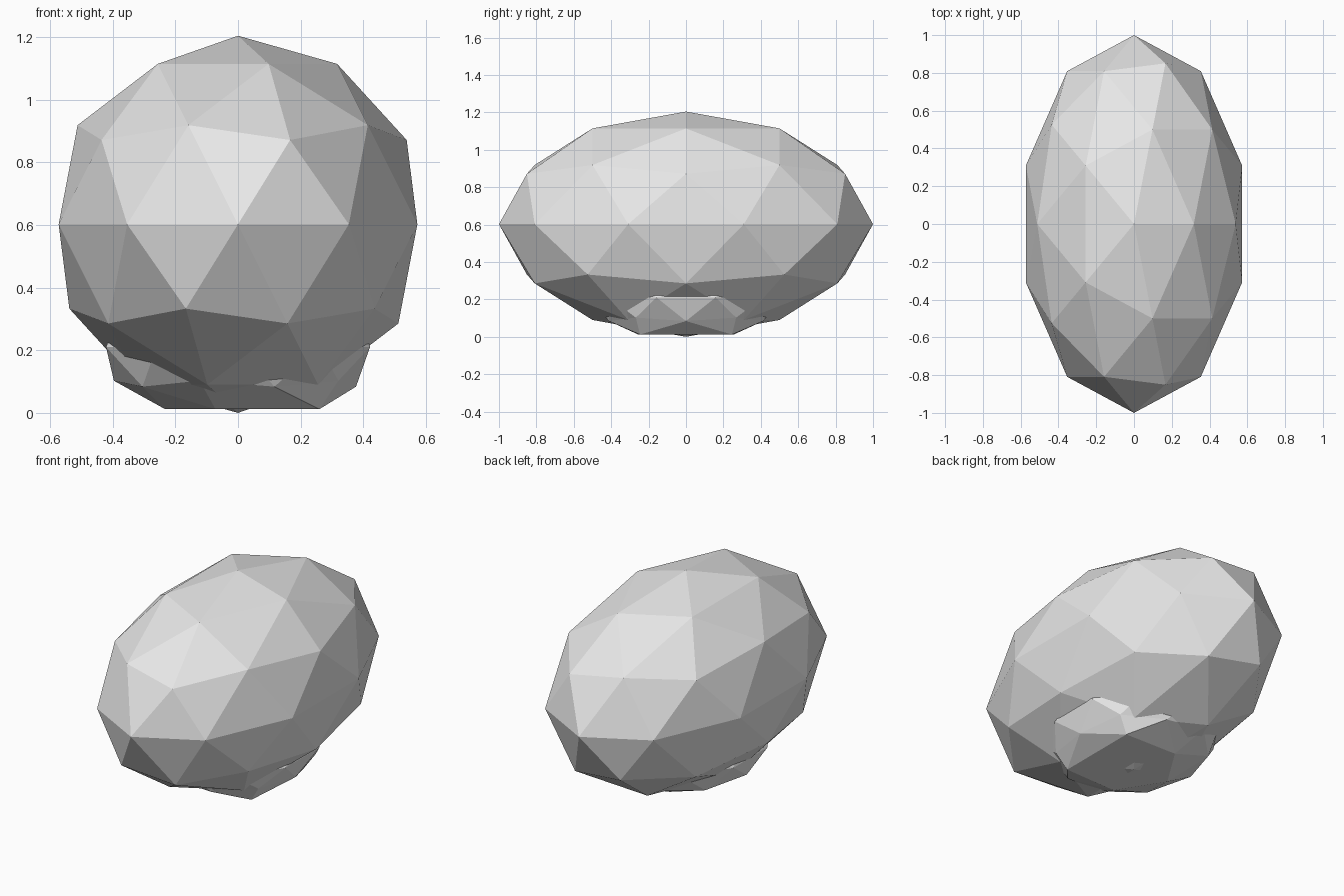
import bpy
import bmesh

old = bpy.data.objects.get("Cube")
if old:
    bpy.data.objects.remove(old, do_unlink=True)

# Single plain grey
grey = bpy.data.materials.new("plain_grey")
grey.use_nodes = True
colour = (0.8, 0.8, 0.8, 1)
grey.diffuse_color = colour
grey.node_tree.nodes["Principled BSDF"].inputs["Base Color"].default_value = colour


def faceted_ball(name, scale, height, reshape=None):
    """Low-poly ball with flat faces, optionally reshaped vertex by vertex."""
    bm = bmesh.new()
    bmesh.ops.create_icosphere(bm, subdivisions=2, radius=1)
    for v in bm.verts:
        unit = v.co.copy()
        v.co = [c * s for c, s in zip(unit, scale)]
        v.co.z += height
        if reshape:
            reshape(v, unit)
    mesh = bpy.data.meshes.new(name)
    bm.to_mesh(mesh)
    bm.free()
    mesh.materials.append(grey)
    obj = bpy.data.objects.new(name, mesh)
    bpy.context.collection.objects.link(obj)
    return obj


def flatten_underside(v, unit):
    """Press the lowest points into a flat sole, widened on the +x side."""
    if unit.z < -0.8:
        v.co.z = 0.012
        if unit.x > 0.3:
            v.co.x = 0.26
            v.co.y = 0.246 if unit.y > 0 else -0.246


# Long egg-shaped body
faceted_ball("body", (0.602, 1.0, 0.602), 0.602)

# Small flattened base poking out beneath the body
faceted_ball("base", (0.443, 0.51, 0.24), 0.21, flatten_underside)
